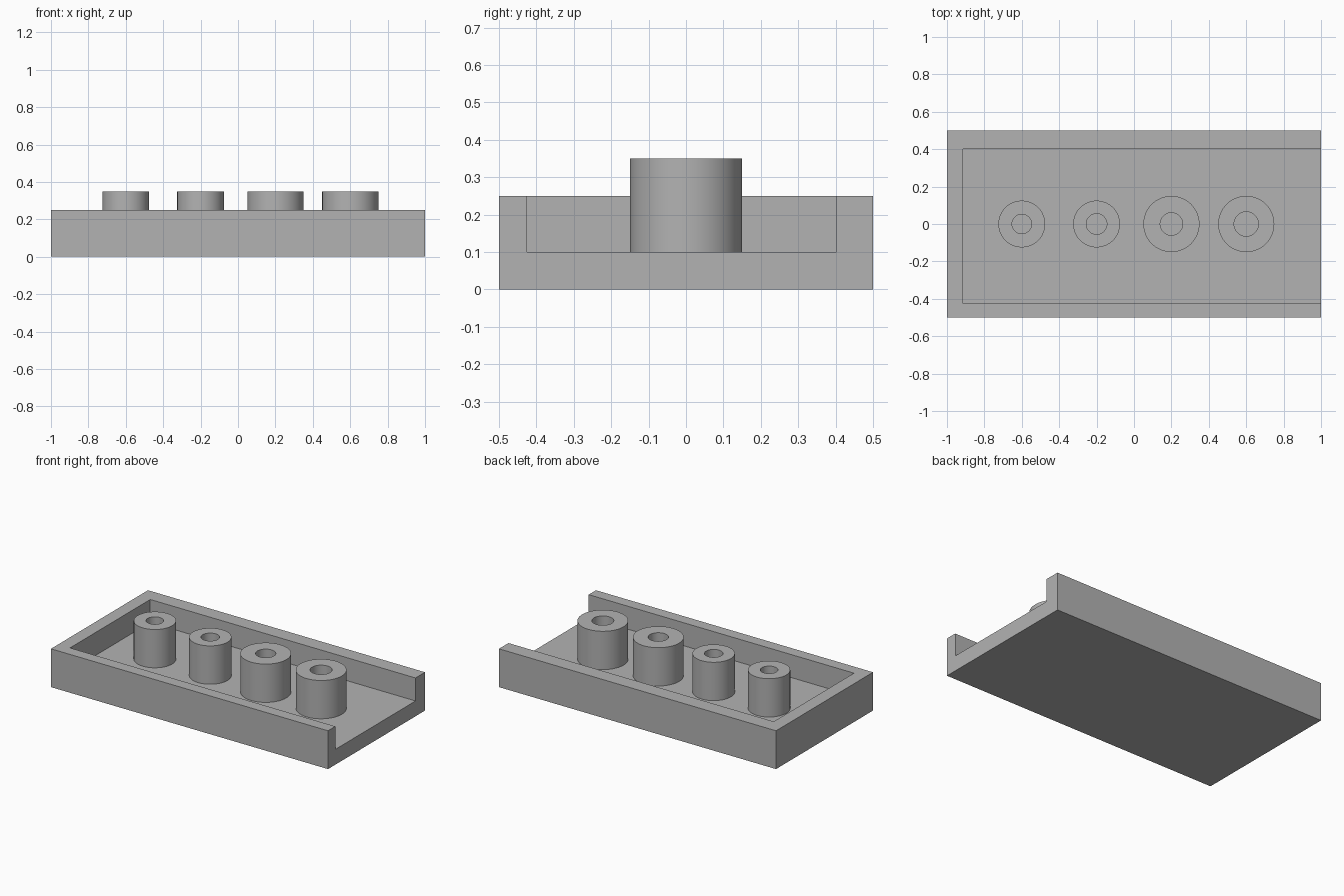
import bpy, bmesh, math
from mathutils import Matrix, Vector

if "Cube" in bpy.data.objects:
    bpy.data.objects.remove(bpy.data.objects["Cube"])

grey = bpy.data.materials.new("plain grey")
grey.diffuse_color = (0.45, 0.45, 0.45, 1)
grey.use_nodes = True
grey.node_tree.nodes["Principled BSDF"].inputs["Base Color"].default_value = grey.diffuse_color

FLOOR, RIM, POST_TOP = 0.10, 0.25, 0.35


def make_object(name, bm):
    bmesh.ops.recalc_face_normals(bm, faces=bm.faces)
    mesh = bpy.data.meshes.new(name)
    bm.to_mesh(mesh)
    bm.free()
    mesh.materials.append(grey)
    obj = bpy.data.objects.new(name, mesh)
    bpy.context.collection.objects.link(obj)
    return obj


def box(name, low, high):
    low, high = Vector(low), Vector(high)
    bm = bmesh.new()
    bmesh.ops.create_cube(bm, size=1, matrix=Matrix.Translation((low + high) / 2)
                          @ Matrix.Diagonal((*(high - low), 1)))
    return make_object(name, bm)


def hollow_post(name, x, outer, inner):
    # Rectangular wall section spun into a tube standing on the tray floor
    section = [(inner, FLOOR), (outer, FLOOR), (outer, POST_TOP), (inner, POST_TOP)]
    bm = bmesh.new()
    verts = [bm.verts.new((x + r, 0, z)) for r, z in section]
    edges = [bm.edges.new((verts[i], verts[(i + 1) % 4])) for i in range(4)]
    bmesh.ops.spin(bm, geom=verts + edges, cent=(x, 0, 0), axis=(0, 0, 1),
                   angle=math.tau, steps=64)
    bmesh.ops.remove_doubles(bm, verts=bm.verts, dist=1e-5)
    post = make_object(name, bm)
    bpy.ops.object.select_all(action='DESELECT')
    post.select_set(True)
    bpy.context.view_layer.objects.active = post
    bpy.ops.object.shade_smooth_by_angle(angle=math.radians(30))


# Tray with a pocket that is open on the right end
tray = box("tray", (-1, -0.5, 0), (1, 0.5, RIM))
pocket = box("pocket_cutter", (-0.915, -0.425, FLOOR), (1.2, 0.402, RIM + 0.2))
cut = tray.modifiers.new("pocket", 'BOOLEAN')
cut.operation, cut.solver, cut.object = 'DIFFERENCE', 'EXACT', pocket
pocket.hide_render = True
pocket.display_type = 'WIRE'

# Row of four hollow posts: x position, outer radius, hole radius
for i, (x, outer, inner) in enumerate([(-0.6, 0.125, 0.052), (-0.2, 0.125, 0.055),
                                       (0.2, 0.15, 0.06), (0.6, 0.15, 0.065)]):
    hollow_post(f"hollow_post_{i + 1}", x, outer, inner)
